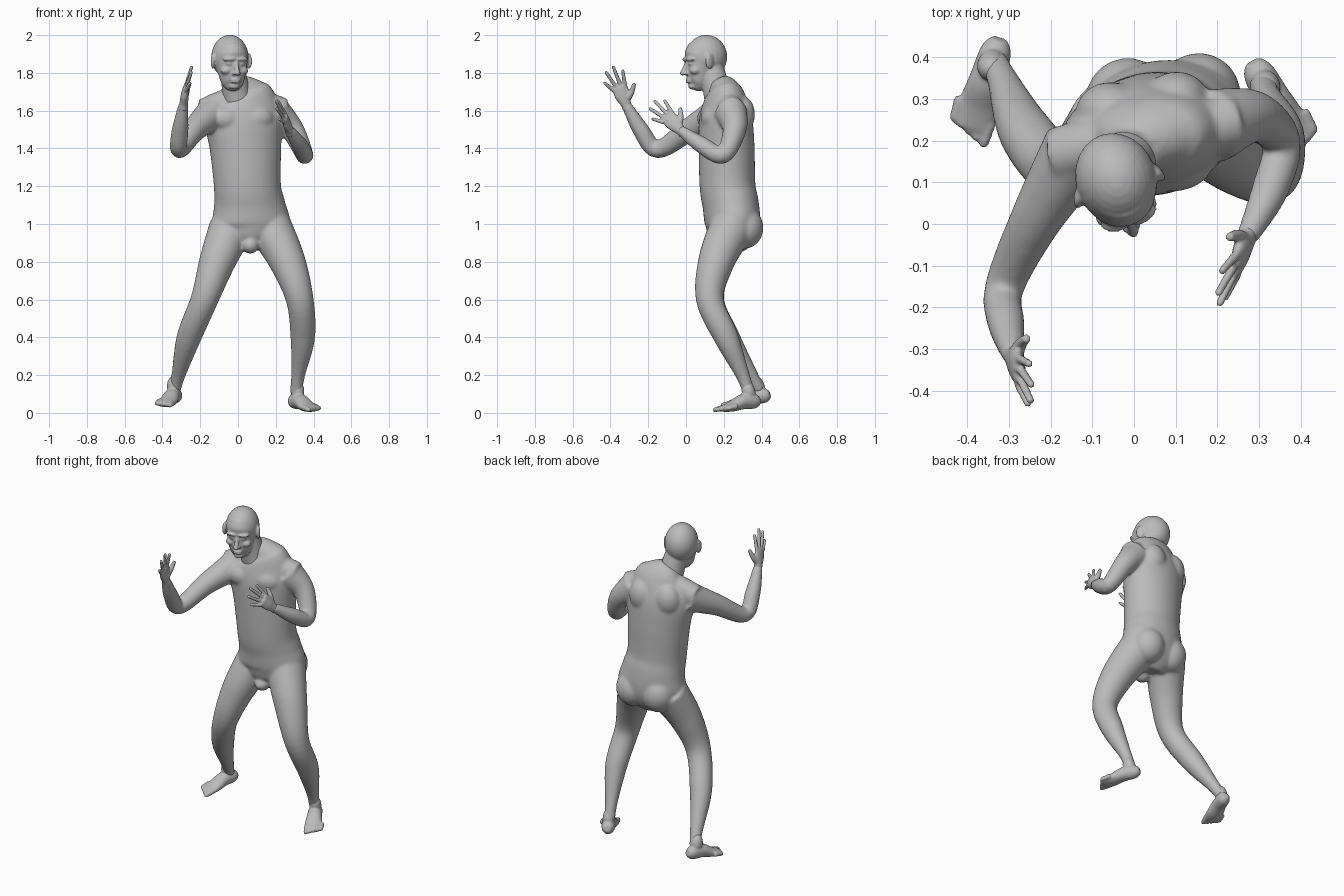
import bpy
import bmesh
import math
from mathutils import Matrix, Vector

if "Cube" in bpy.data.objects:
    bpy.data.objects.remove(bpy.data.objects["Cube"], do_unlink=True)

clay = bpy.data.materials.new("clay_grey")
clay.use_nodes = True
clay.diffuse_color = (.5, .5, .5, 1)
clay.node_tree.nodes["Principled BSDF"].inputs["Base Color"].default_value = clay.diffuse_color


def resample(rings, steps=6):
    """Smooth curve through rings of (x, y, z, width radius, depth radius)."""
    keys = [Vector(ring) for ring in rings]
    result = []
    for i in range(len(keys) - 1):
        before, start = keys[max(i - 1, 0)], keys[i]
        end, after = keys[i + 1], keys[min(i + 2, len(keys) - 1)]
        for step in range(steps):
            t = step / steps
            result.append(start + (end - before) * (t / 2)
                          + (before * 2 - start * 5 + end * 4 - after) * (t * t / 2)
                          + (start * 3 - before - end * 3 + after) * (t ** 3 / 2))
    return result + [keys[-1]]


def loft(bm, rings, side=(1, 0, 0), sides=32):
    """Closed tube with elliptical sections; side is the width direction."""
    samples = resample(rings)
    loops = []
    for i, sample in enumerate(samples):
        ahead = samples[min(i + 1, len(samples) - 1)]
        behind = samples[max(i - 1, 0)]
        tangent = (Vector(ahead[:3]) - Vector(behind[:3])).normalized()
        across = Vector(side)
        across = (across - tangent * across.dot(tangent)).normalized()
        depth = tangent.cross(across)
        loop = []
        for k in range(sides):
            angle = math.tau * k / sides
            loop.append(bm.verts.new(Vector(sample[:3])
                                     + across * sample[3] * math.cos(angle)
                                     + depth * sample[4] * math.sin(angle)))
        loops.append(loop)
    for lower, upper in zip(loops, loops[1:]):
        for k in range(sides):
            following = (k + 1) % sides
            bm.faces.new((lower[k], lower[following], upper[following], upper[k]))
    bm.faces.new(loops[0][::-1])
    bm.faces.new(loops[-1])


def limb(bm, joints, radii, side=(1, 0, 0)):
    """Round tube through joints, with one radius at each joint."""
    loft(bm, [(*joint, radius, radius) for joint, radius in zip(joints, radii)], side)


def blob(bm, centre, radii, yaw=0):
    """Ellipsoid for a muscle or a feature."""
    matrix = (Matrix.Translation(centre) @ Matrix.Rotation(math.radians(yaw), 4, "Z")
              @ Matrix.Diagonal((*radii, 1)))
    bmesh.ops.create_uvsphere(bm, u_segments=24, v_segments=16, radius=1, matrix=matrix)


def digit(bm, base, tip, radius):
    """Finger or toe with a rounded end."""
    limb(bm, (base, tip), (radius * 1.1, radius * .9))
    blob(bm, tip, [radius * .9] * 3)


def place(bm, origin, forward, side, handedness):
    """Move a part so that its x follows side and its y follows forward."""
    forward = Vector(forward).normalized()
    side = Vector(side)
    side = (side - forward * side.dot(forward)).normalized()
    up = side.cross(forward) * handedness
    axes = Matrix((side, forward, up)).transposed().to_4x4()
    bmesh.ops.transform(bm, verts=bm.verts, matrix=Matrix.Translation(origin) @ axes)


def finish(name, bm, voxel, smoothing):
    """Fuse the overlapping pieces into one skin."""
    bmesh.ops.recalc_face_normals(bm, faces=bm.faces)
    mesh = bpy.data.meshes.new(name)
    bm.to_mesh(mesh)
    bm.free()
    mesh.materials.append(clay)
    obj = bpy.data.objects.new(name, mesh)
    bpy.context.collection.objects.link(obj)
    fuse = obj.modifiers.new("fuse", "REMESH")
    fuse.mode = "VOXEL"
    fuse.voxel_size = voxel
    fuse.use_smooth_shade = True
    soften = obj.modifiers.new("soften", "SMOOTH")
    soften.factor = .5
    soften.iterations = smoothing


def build_hand(name, *placement):
    """Open hand: x towards the thumb, y towards the fingers, z out of the palm."""
    hand = bmesh.new()
    loft(hand, [(0, -.03, 0, .027, .027), (0, 0, 0, .028, .023),
                (0, .05, 0, .042, .021), (0, .1, 0, .04, .015)])
    for i, length in enumerate((.18, .21, .2, .16)):
        angle = math.radians(15 - 13 * i)
        tip = (length * math.sin(angle), length * math.cos(angle), .015)
        digit(hand, (.03 - .022 * i, .09, 0), tip, .01)
    limb(hand, [(.01, .02, 0), (.05, .05, .01), (.08, .09, .02)], (.02, .015, .01))
    place(hand, *placement)
    finish(name, hand, .005, 2)


def build_foot(name, *placement):
    """Bare foot from the heel: x towards the big toe, y towards the toes."""
    foot = bmesh.new()
    loft(foot, [(0, 0, 0, .02, .02), (0, .03, 0, .037, .04), (0, .1, .01, .043, .04),
                (0, .17, 0, .05, .028), (0, .23, 0, .05, .016)])
    blob(foot, (0, .055, .05), (.035, .037, .06))
    for i in range(5):
        x, y = .036 - .021 * i, .255 - .01 * i
        digit(foot, (x, y - .05, 0), (x, y, 0), .014)
    place(foot, *placement)
    finish(name, foot, .006, 2)


# Torso, turned a little to its left
body = bmesh.new()
loft(body, [(.065, .225, .87, .07, .08), (.065, .235, .92, .15, .12),
            (.068, .245, 1, .207, .145), (.06, .237, 1.1, .19, .148),
            (.05, .22, 1.2, .178, .147), (.04, .215, 1.4, .19, .147),
            (.03, .21, 1.55, .207, .14), (.025, .207, 1.65, .18, .115),
            (.01, .2, 1.7, .135, .09), (-.01, .175, 1.75, .07, .06)], (1, .14, 0), 40)
yoke = [(-.18, .165, 1.595), (-.08, .19, 1.64), (.02, .205, 1.655),
        (.13, .22, 1.635), (.24, .245, 1.6)]
limb(body, yoke, [.068] * len(yoke), (0, 1, 0))
for x, y in ((-.055, .12), (.1, .138)):
    blob(body, (x, y, 1.56), (.09, .06, .068), 8)        # chest muscle
for x, y in ((-.015, .3), (.155, .312)):
    blob(body, (x, y, .98), (.1, .098, .11), 8)          # buttock
for x, y in ((-.06, .27), (.1, .295)):
    blob(body, (x, y, 1.58), (.08, .07, .1), 8)          # shoulder blade
blob(body, (.065, .155, .885), (.045, .05, .042))        # pelvis base

# Arms: shoulder, upper arm, elbow, forearm, wrist
arm_radii = (.09, .063, .047, .044, .026)
limb(body, [(-.13, .18, 1.59), (-.23, .02, 1.5), (-.31, -.15, 1.395),
            (-.306, -.24, 1.5), (-.288, -.318, 1.635)], arm_radii)
limb(body, [(.19, .235, 1.595), (.287, .257, 1.5), (.353, .195, 1.365),
            (.325, .08, 1.42), (.27, -.033, 1.5)], arm_radii, (1, 0, 1))

# Legs: hip, thigh, knee, calf, lower shin, ankle
leg_radii = (.117, .096, .073, .065, .037, .032)
limb(body, [(-.04, .235, .97), (-.11, .16, .8), (-.178, .128, .6),
            (-.26, .22, .4), (-.315, .345, .2), (-.335, .39, .12)], leg_radii)
limb(body, [(.17, .24, .98), (.262, .16, .8), (.327, .126, .6),
            (.343, .213, .4), (.318, .3, .2), (.307, .335, .1)], leg_radii)
finish("body", body, .009, 6)

# Head, shaped facing forward and then turned
head = bmesh.new()
blob(head, (0, .01, 1.885), (.097, .112, .116))          # skull
loft(head, [(0, -.055, 1.713, .028, .022), (0, -.04, 1.74, .055, .05),
            (0, -.03, 1.78, .069, .068), (0, -.02, 1.845, .083, .082),
            (0, -.01, 1.89, .088, .098), (0, 0, 1.94, .075, .085)])
limb(head, [(0, -.095, 1.862), (0, -.12, 1.8)], (.009, .014))
blob(head, (0, -.122, 1.798), (.014, .015, .012))        # nose tip
blob(head, (0, -.068, 1.73), (.028, .021, .018))         # chin
for z in (1.752, 1.764):
    blob(head, (0, -.09, z), (.028, .013, .0065))        # lip
for s in (-1, 1):
    blob(head, (s * .014, -.108, 1.796), (.01, .012, .009))           # nostril
    blob(head, (s * .036, -.092, 1.872), (.036, .019, .01), s * 15)   # brow
    blob(head, (s * .035, -.087, 1.848), (.017, .014, .009), s * 15)  # eyelid
    blob(head, (s * .046, -.068, 1.812), (.03, .028, .022))           # cheek
    blob(head, (s * .1, -.005, 1.862), (.011, .026, .042), s * 20)    # ear
bmesh.ops.transform(head, verts=head.verts, matrix=Matrix.Translation((-.04, .098, 0))
                    @ Matrix.Rotation(math.radians(18), 4, "Z"))
limb(head, [(.005, .185, 1.62), (-.01, .165, 1.7), (-.035, .125, 1.86)],
     (.083, .074, .063))                                 # neck
finish("head", head, .006, 3)

# Hands: wrist, finger direction, thumb direction
build_hand("right_hand", (-.288, -.318, 1.635), (.13, -.36, .95), (0, .9, .35), 1)
build_hand("left_hand", (.27, -.033, 1.5), (-.25, -.66, .7), (0, .73, .68), -1)

# Feet: heel, toe direction, big toe direction
build_foot("right_foot", (-.322, .443, .1), (-.07, -.23, -.057), (.96, -.28, 0), -1)
build_foot("left_foot", (.284, .388, .07), (.126, -.228, -.056), (-.87, -.48, 0), 1)
